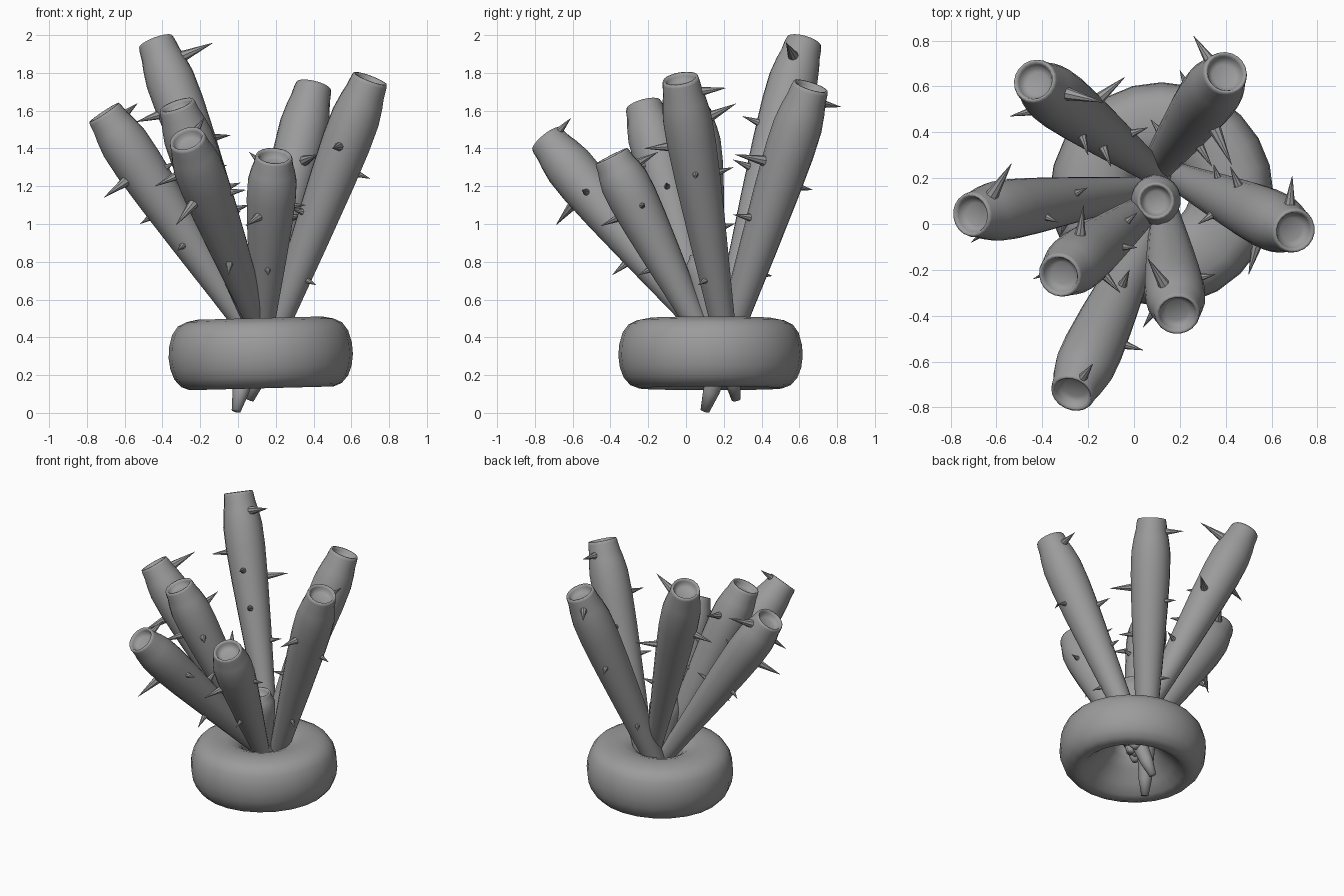
import bpy, bmesh, math
from mathutils import Vector, Matrix

if "Cube" in bpy.data.objects:
    bpy.data.objects.remove(bpy.data.objects["Cube"])

grey = bpy.data.materials.new("stone_grey")
grey.use_nodes = True
grey.diffuse_color = (0.33, 0.33, 0.33, 1)
grey.node_tree.nodes["Principled BSDF"].inputs["Base Color"].default_value = grey.diffuse_color


def lathe(bm, profile, segments, closed=False):
    """Spin (radius, height) points about the z axis."""
    rings = []
    for r, h in profile:
        rings.append([bm.verts.new((r * math.cos(a), r * math.sin(a), h))
                      for a in (math.tau * i / segments for i in range(segments))])
    pairs = list(zip(rings, rings[1:]))
    if closed:
        pairs.append((rings[-1], rings[0]))
    else:
        bm.faces.new(rings[0][::-1])
        bm.faces.new(rings[-1])
    for low, high in pairs:
        for i in range(segments):
            j = (i + 1) % segments
            bm.faces.new((low[i], low[j], high[j], high[i]))


def finish(bm, name, matrix, angle):
    bmesh.ops.recalc_face_normals(bm, faces=bm.faces)
    mesh = bpy.data.meshes.new(name)
    bm.to_mesh(mesh)
    bm.free()
    mesh.materials.append(grey)
    ob = bpy.data.objects.new(name, mesh)
    bpy.context.collection.objects.link(ob)
    ob.matrix_world = matrix
    bpy.ops.object.select_all(action='DESELECT')
    ob.select_set(True)
    bpy.context.view_layer.objects.active = ob
    bpy.ops.object.shade_smooth_by_angle(angle=math.radians(angle))


def aim(start, direction):
    turn = direction.to_track_quat('Z', 'Y').to_matrix().to_4x4()
    return Matrix.Translation(start) @ turn


# Round base ring, wide open underneath with a narrow throat on top
ring = [(.488, .3), (.484, .36), (.466, .425), (.435, .468), (.39, .49), (.33, .502),
        (.25, .5), (.19, .48), (.15, .45), (.125, .4), (.145, .33), (.2, .27),
        (.27, .2), (.33, .145), (.38, .13), (.425, .147), (.46, .187), (.48, .24)]
bm = bmesh.new()
lathe(bm, [(r, h - .32) for r, h in ring], 24, closed=True)
finish(bm, "base_ring", Matrix.Translation((.12, .13, .32)) @ Matrix.Rotation(math.radians(-1.5), 4, 'Y'), 80)

# Tube outline: fraction of length and radius, ending in a shallow rounded mouth
outline = [(0, .024), (.06, .044), (.15, .056), (.3, .074), (.5, .1), (.68, .121),
           (.8, .131), (.88, .13), (.93, .117), (.96, .105), (.99, .099), (1, .094)]
mouth = [(0, .084), (.015, .077), (.035, .07), (.045, .05)]


def tube(name, bottom, top, spike_tips, girth=1):
    bottom, top = Vector(bottom), Vector(top)
    axis = top - bottom
    length = axis.length
    bm = bmesh.new()
    points = [(r * girth, t * length) for t, r in outline]
    points += [(r * girth, length - drop) for drop, r in mouth]
    lathe(bm, points, 20)
    finish(bm, name, aim(bottom, axis), 80)

    # Thorns stand out square to the tube
    axis.normalize()
    for n, tip in enumerate(spike_tips):
        tip = Vector(tip)
        along = (tip - bottom).dot(axis)
        root = bottom + axis * along
        out = tip - root
        t = min(max(along / length, 0), .97)
        for (t0, r0), (t1, r1) in zip(outline, outline[1:]):
            if t0 <= t <= t1:
                radius = r0 + (r1 - r0) * (t - t0) / (t1 - t0)
        reach = min(max(out.length - radius, .06), .17) + .02
        out.normalize()
        bm = bmesh.new()
        bmesh.ops.create_cone(bm, segments=8, cap_ends=True, radius1=.1 * reach + .012,
                              radius2=.001, depth=reach)
        start = root + out * (radius - .02 + reach / 2)
        finish(bm, f"{name}_thorn_{n + 1}", aim(start, out), 30)


tube("back_right_tube", (.19, .15, .3), (-.435, .625, 1.965),
     [(-.13, .53, 1.96), (-.54, .47, 1.54), (-.2, .3, 1.57), (-.04, .64, 1.47),
      (-.1, .25, 1.34), (.06, .42, 1.1)])
tube("back_left_tube", (-.01, .1, .01), (.4, .66, 1.73),
     [(.26, .82, 1.62), (.43, .25, 1.37), (.2, .67, 1.18), (.1, .42, .73), (.34, .25, 1.05)])
tube("left_tube", (.06, .265, .07), (.7, -.03, 1.77),
     [(.69, .21, 1.72), (.5, -.22, 1.4), (.7, .05, 1.24), (.28, 0, 1.08), (.37, .1, .7),
      (.42, .25, 1.3), (.35, .25, 1)])
tube("right_tube", (.18, .17, .25), (-.71, .04, 1.59),
     [(-.71, -.08, 1.14), (-.53, .27, 1.64), (-.52, .15, 1), (-.32, -.05, .86),
      (-.38, .03, 1.3), (-.22, .15, 1.1)])
tube("front_right_tube", (.17, .16, .25), (-.325, -.225, 1.63),
     [(-.04, -.1, 1.2), (-.06, -.3, 1.31), (-.44, -.24, 1.2), (-.22, .08, 1.5), (-.02, .02, 1.05)])
tube("front_left_tube", (.12, .17, .25), (.19, -.395, 1.36),
     [(.04, -.45, .99), (.35, -.22, 1.1), (.06, -.15, 1.38), (.16, -.25, .73)])
tube("front_tube", (.19, .25, .25), (-.27, -.74, 1.45),
     [(-.18, -.61, 1.56), (.04, -.55, 1.18), (-.34, -.7, .98), (-.05, -.39, .73), (-.02, -.2, 1.1)])
tube("short_centre_tube", (.1, .13, .22), (.095, .1, .84), [], girth=.83)
